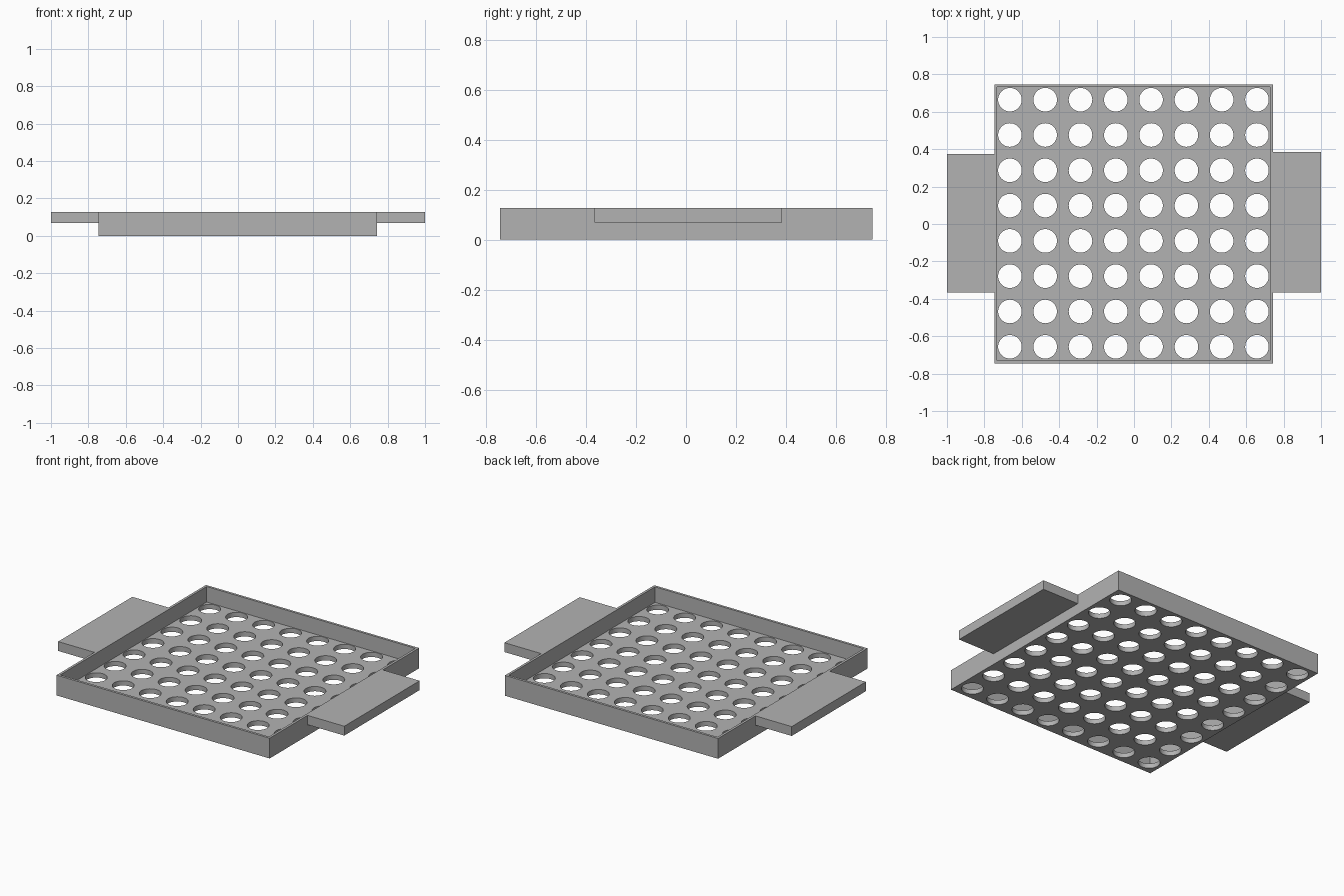
import bpy
import bmesh
from mathutils import Matrix, Vector

if "Cube" in bpy.data.objects:
    bpy.data.objects.remove(bpy.data.objects["Cube"], do_unlink=True)

HEIGHT = 0.128
FLOOR = 0.03
WALL = 0.022
HOLES = 8
PITCH = 0.1887
HOLE_RADIUS = 0.063

grey = bpy.data.materials.new("plain grey")
grey.use_nodes = True
colour = (0.45, 0.45, 0.45, 1)
grey.diffuse_color = colour
grey.node_tree.nodes["Principled BSDF"].inputs["Base Color"].default_value = colour


def add_box(bm, low, high):
    low, high = Vector(low), Vector(high)
    matrix = Matrix.Translation((low + high) / 2) @ Matrix.Diagonal((*(high - low), 1))
    bmesh.ops.create_cube(bm, size=1, matrix=matrix)


def finish(bm, name):
    mesh = bpy.data.meshes.new(name)
    bmesh.ops.recalc_face_normals(bm, faces=bm.faces)
    bm.to_mesh(mesh)
    bm.free()
    mesh.materials.append(grey)
    obj = bpy.data.objects.new(name, mesh)
    bpy.context.collection.objects.link(obj)
    return obj


# Open tray: a box whose top is inset and sunk down to the floor
bm = bmesh.new()
add_box(bm, (-0.747, -0.745, 0), (0.743, 0.747, HEIGHT))
bm.normal_update()
top = max(bm.faces, key=lambda f: f.calc_center_median().z)
bmesh.ops.inset_region(bm, faces=[top], thickness=WALL)
well = bmesh.ops.extrude_discrete_faces(bm, faces=[top])["faces"][0]
bmesh.ops.translate(bm, verts=well.verts, vec=(0, 0, FLOOR - HEIGHT))
tray = finish(bm, "perforated_tray")

# Grid of round holes through the floor
bm = bmesh.new()
for row in range(HOLES):
    for column in range(HOLES):
        spot = Vector((column, row, 0)) - Vector((1, 1, 0)) * (HOLES - 1) / 2
        centre = spot * PITCH + Vector((-0.003, 0.004, FLOOR / 2))
        bmesh.ops.create_cone(bm, cap_ends=True, segments=48, radius1=HOLE_RADIUS,
                              radius2=HOLE_RADIUS, depth=FLOOR * 2,
                              matrix=Matrix.Translation(centre))
cutter = finish(bm, "hole_cutter")
cutter.hide_render = True

cut = tray.modifiers.new("holes", "BOOLEAN")
cut.operation = "DIFFERENCE"
cut.solver = "EXACT"
cut.object = cutter
bpy.ops.object.select_all(action="DESELECT")
bpy.context.view_layer.objects.active = tray
tray.select_set(True)
bpy.ops.object.modifier_apply(modifier=cut.name)
bpy.data.objects.remove(cutter, do_unlink=True)
bpy.ops.object.shade_smooth_by_angle()

# Flat handles, level with the rim
for name, x_low, x_high, y_back in (("left_handle", 0.743, 1, 0.385),
                                    ("right_handle", -1, -0.747, 0.373)):
    bm = bmesh.new()
    add_box(bm, (x_low, -0.367, 0.069), (x_high, y_back, HEIGHT))
    finish(bm, name)
